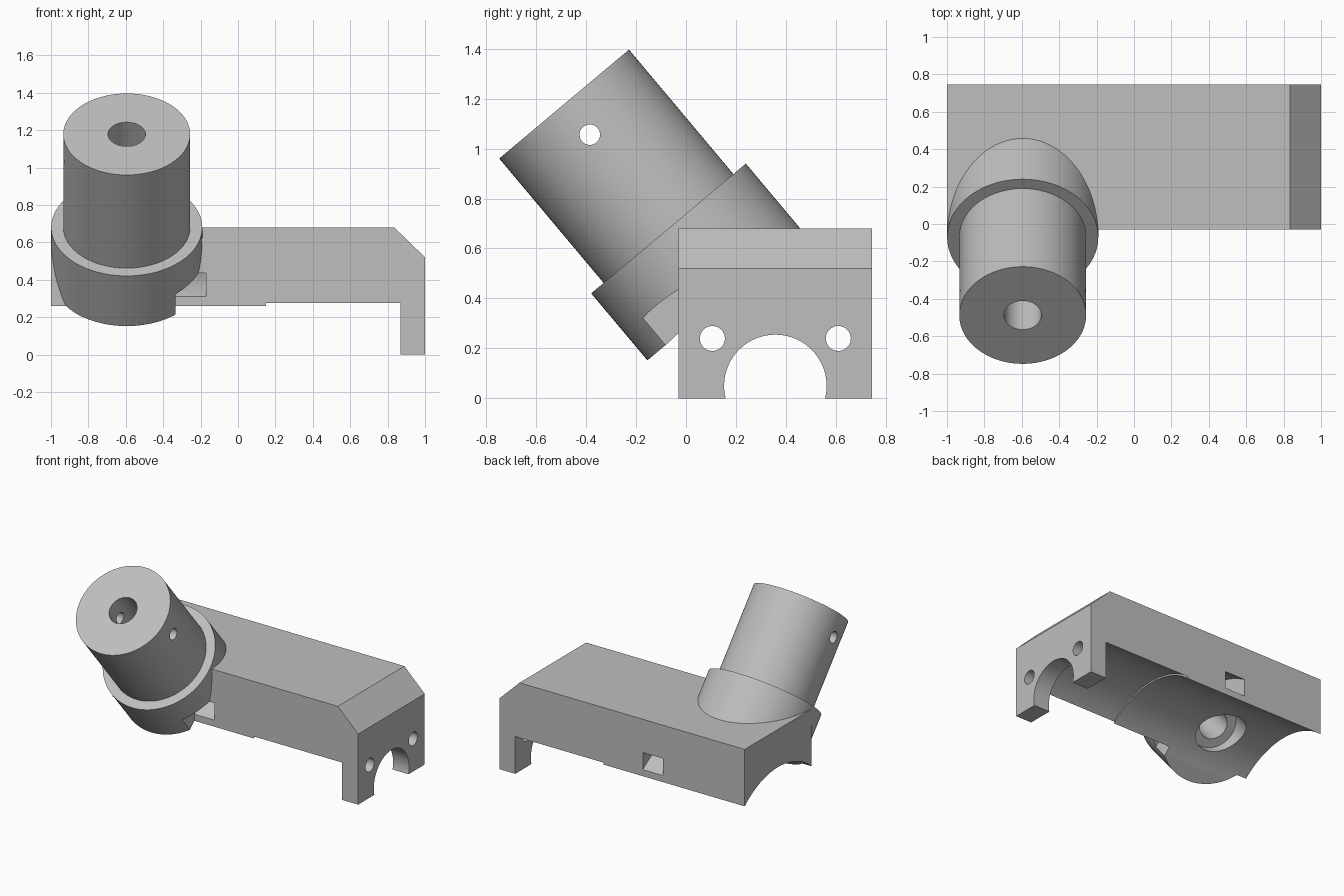
import bpy, bmesh, math
from mathutils import Matrix, Vector

old = bpy.data.objects.get("Cube")
if old:
    bpy.data.objects.remove(old, do_unlink=True)

grey = bpy.data.materials.new("plain_grey")
grey.use_nodes = True
colour = (0.52, 0.52, 0.52, 1)
grey.diffuse_color = colour
grey.node_tree.nodes["Principled BSDF"].inputs["Base Color"].default_value = colour

TILT = math.radians(40)
AXIS = Vector((0, -math.sin(TILT), math.cos(TILT)))
COLLAR_TOP = Vector((-0.595, -0.07, 0.68))
FRONT, BACK = -0.03, 0.745
MID_Y = (FRONT + BACK) / 2
SADDLE_Z = -0.20


def finish(name, bm):
    bmesh.ops.recalc_face_normals(bm, faces=bm.faces)
    mesh = bpy.data.meshes.new(name)
    bm.to_mesh(mesh)
    bm.free()
    mesh.materials.append(grey)
    ob = bpy.data.objects.new(name, mesh)
    bpy.context.collection.objects.link(ob)
    return ob


def rod(name, start, end, radius, sides=128):
    start, end = Vector(start), Vector(end)
    d = end - start
    bm = bmesh.new()
    place = Matrix.Translation((start + end) / 2) @ d.to_track_quat("Z", "Y").to_matrix().to_4x4()
    bmesh.ops.create_cone(bm, cap_ends=True, segments=sides, radius1=radius,
                          radius2=radius, depth=d.length, matrix=place)
    return finish(name, bm)


def tilted_rod(name, low, high, radius):
    return rod(name, COLLAR_TOP + AXIS * low, COLLAR_TOP + AXIS * high, radius)


def x_rod(name, x0, x1, y, z, radius, sides=128):
    return rod(name, (x0, y, z), (x1, y, z), radius, sides)


def box(name, low, high):
    low, high = Vector(low), Vector(high)
    bm = bmesh.new()
    place = Matrix.Translation((low + high) / 2) @ Matrix.Diagonal((*(high - low), 1))
    bmesh.ops.create_cube(bm, size=1, matrix=place)
    return finish(name, bm)


def combine(target, tool, operation="DIFFERENCE"):
    mod = target.modifiers.new("combine", "BOOLEAN")
    mod.operation, mod.object, mod.solver = operation, tool, "EXACT"
    graph = bpy.context.evaluated_depsgraph_get()
    result = bpy.data.meshes.new_from_object(target.evaluated_get(graph))
    target.modifiers.clear()
    target.data = result
    bpy.data.objects.remove(tool, do_unlink=True)


# Chamfered block with a hanging end flange
profile = [(-1, 0.1), (0.87, 0.1), (0.87, 0), (1, 0), (1, 0.52), (0.835, 0.68), (-1, 0.68)]
bm = bmesh.new()
face = bm.faces.new([bm.verts.new((x, FRONT, z)) for x, z in profile])
side = bmesh.ops.extrude_face_region(bm, geom=[face])["geom"]
bmesh.ops.translate(bm, vec=(0, BACK - FRONT, 0),
                    verts=[v for v in side if isinstance(v, bmesh.types.BMVert)])
body = finish("mount_body", bm)

# Leaning collar and tube
combine(body, tilted_rod("collar", -0.35, 0, 0.404), "UNION")
combine(body, tilted_rod("tube", -0.1, 0.65, 0.339), "UNION")

# Concave saddle underneath, slightly wider toward the flange
combine(body, x_rod("saddle_cut", -1.2, 0.5, MID_Y, SADDLE_Z, 0.602, 192))
combine(body, x_rod("wide_saddle_cut", 0.15, 0.87, MID_Y, SADDLE_Z, 0.613, 192))

# Curved strap slot through the block, open where it meets the collar
slot = x_rod("strap_slot", -0.335, -0.17, MID_Y, SADDLE_Z, 0.744, 192)
combine(slot, x_rod("slot_core", -0.5, 0, MID_Y, SADDLE_Z, 0.64, 192))
combine(body, slot)
notch = x_rod("collar_notch", -0.335, -0.17, MID_Y, SADDLE_Z, 0.744, 192)
combine(notch, box("notch_limit", (-1, FRONT, -2), (1, 2, 2)))
combine(body, notch)

# Bore, counterbore and cross pin hole
combine(body, tilted_rod("bore", -0.8, 0.8, 0.1))
combine(body, tilted_rod("counterbore", -0.7, -0.29, 0.165))
pin = COLLAR_TOP + AXIS * 0.49
combine(body, x_rod("pin_hole", -1.2, 0, pin.y, pin.z, 0.041, 48))

# Flange arch and screw holes
combine(body, x_rod("flange_arch", 0.8, 1.2, MID_Y, 0.05, 0.205))
for s in (-1, 1):
    combine(body, x_rod("screw_hole", 0.8, 1.2, MID_Y + s * 0.252, 0.24, 0.05, 48))

# Smooth curves, crisp edges
bpy.ops.object.select_all(action="DESELECT")
body.select_set(True)
bpy.context.view_layer.objects.active = body
bpy.ops.object.shade_smooth_by_angle(angle=math.radians(20))
weighted = body.modifiers.new("even_normals", "WEIGHTED_NORMAL")
weighted.keep_sharp = True
